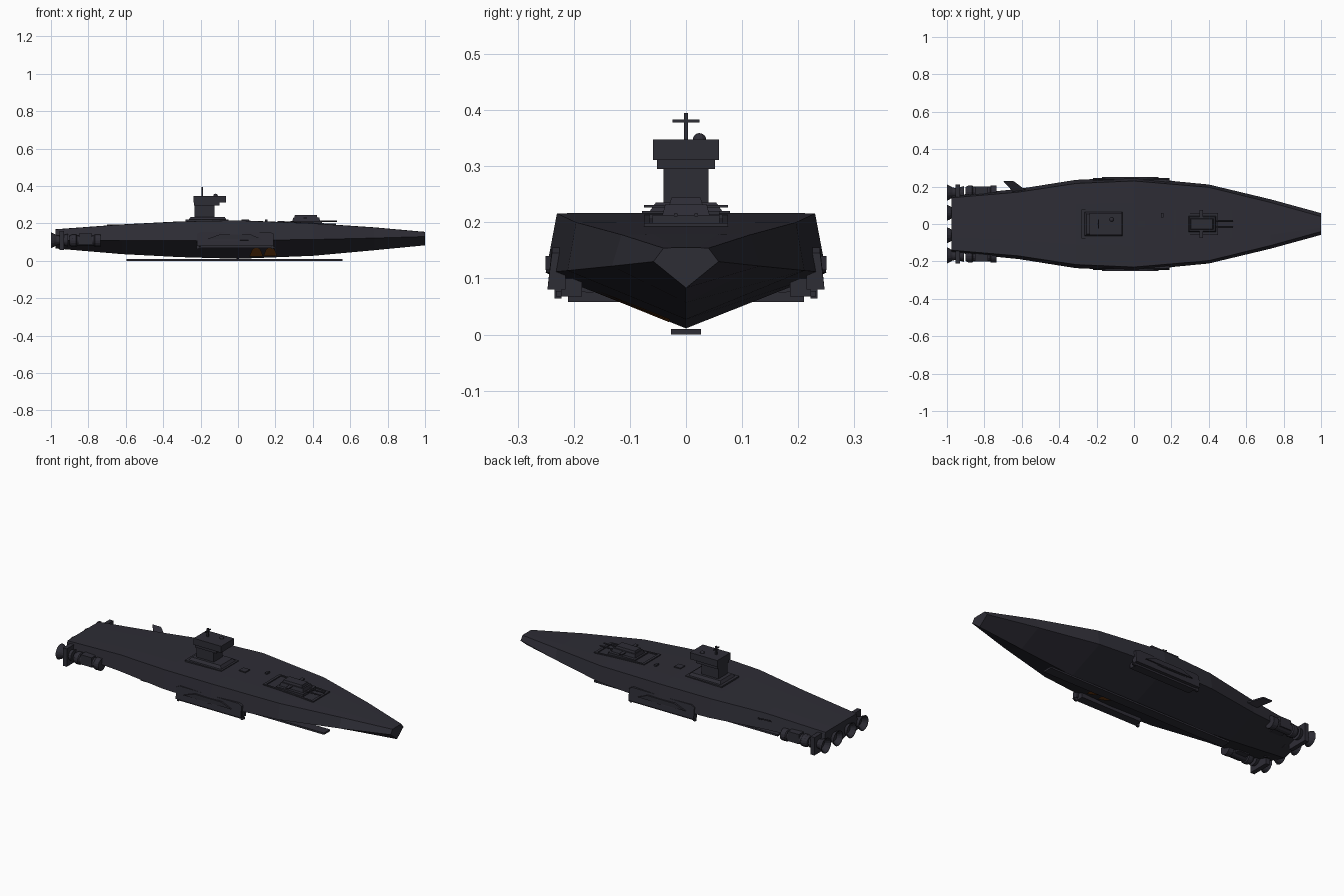
import bpy, bmesh, math
from mathutils import Vector

if "Cube" in bpy.data.objects:
    bpy.data.objects.remove(bpy.data.objects["Cube"])


def material(name, rgb):
    m = bpy.data.materials.new(name)
    m.diffuse_color = (*rgb, 1)
    m.use_nodes = True
    m.node_tree.nodes["Principled BSDF"].inputs["Base Color"].default_value = m.diffuse_color
    return m


GREY = material("dark grey", (0.027, 0.026, 0.036))
ORANGE = material("burnt orange", (0.20, 0.06, 0.008))


def finish(name, bm, mat=GREY, mirror=False):
    bmesh.ops.recalc_face_normals(bm, faces=bm.faces)
    me = bpy.data.meshes.new(name)
    bm.to_mesh(me)
    bm.free()
    me.materials.append(mat)
    ob = bpy.data.objects.new(name, me)
    bpy.context.collection.objects.link(ob)
    if mirror:
        ob.modifiers.new("mirror", 'MIRROR').use_axis = (False, True, False)
    return ob


def loft(name, rings, mirror=False, cap=True):
    bm = bmesh.new()
    vs = [[bm.verts.new(p) for p in r] for r in rings]
    n = len(rings[0])
    for a, b in zip(vs, vs[1:]):
        for i in range(n):
            j = (i + 1) % n
            bm.faces.new((a[i], a[j], b[j], b[i]))
    if cap:
        bm.faces.new(vs[0])
        bm.faces.new(vs[-1])
    return finish(name, bm, GREY, mirror)


def rect(x0, x1, y0, y1, z):
    return [(x0, y0, z), (x1, y0, z), (x1, y1, z), (x0, y1, z)]


def box(name, x, y, z, mirror=False, taper=0.0):
    t = taper
    return loft(name, [rect(x[0], x[1], y[0], y[1], z[0]),
                       rect(x[0] + t, x[1] - t, y[0] + t, y[1] - t, z[1])], mirror)


def turned(name, profile, y, z, sides=16, mirror=True, cap=True):
    # profile of (x, radius) turned about an axis along x
    rings = [[(x, y + r * math.cos(2 * math.pi * i / sides),
               z + r * math.sin(2 * math.pi * i / sides)) for i in range(sides)]
             for x, r in profile]
    return loft(name, rings, mirror, cap)


# Hull: x, chine half-width, deck half-width, deck z, chine z, keel z
SECTIONS = [(-0.975, 0.152, 0.140, 0.168, 0.110, 0.066),
            (-0.62, 0.187, 0.170, 0.194, 0.110, 0.036),
            (-0.31, 0.236, 0.217, 0.210, 0.110, 0.020),
            (0.0, 0.250, 0.230, 0.216, 0.110, 0.011),
            (0.40, 0.211, 0.196, 0.200, 0.114, 0.027),
            (0.73, 0.132, 0.115, 0.178, 0.122, 0.057),
            (1.0, 0.058, 0.040, 0.154, 0.130, 0.083)]
loft("hull", [[(x, -c, zc), (x, -d, zd), (x, -d / 2, zd + .001), (x, d / 2, zd + .001),
               (x, d, zd), (x, c, zc), (x, 0, zk)] for x, c, d, zd, zc, zk in SECTIONS])


def section(x):
    for a, b in zip(SECTIONS, SECTIONS[1:]):
        if a[0] <= x <= b[0]:
            t = (x - a[0]) / (b[0] - a[0])
            return [p + (q - p) * t for p, q in zip(a, b)]


# Keel skid
box("keel_skid", (-0.595, 0.56), (-0.027, 0.027), (0.0, 0.010))

# Orange marking on one lower side of the hull: two peaks
bm = bmesh.new()
for x0, x1 in ((0.06, 0.135), (0.135, 0.21)):
    pts = [(x0, 0.12), (x1, 0.12), (x1 - .015, 0.5), ((x0 + x1) / 2, 0.68), (x0 + .015, 0.5)]
    tri = []
    for x, t in pts:
        _, c, d, zd, zc, zk = section(x)
        tri.append(bm.verts.new((x, -c * t - .001, zk + (zc - zk) * t - .003)))
    bm.faces.new(tri)
finish("orange_marking", bm, ORANGE)

# Bridge tower
box("tower_base", (-0.28, -0.05), (-0.078, 0.078), (0.205, 0.220))
box("tower_plinth", (-0.265, -0.06), (-0.066, 0.066), (0.218, 0.235), taper=0.012)
box("tower_stem", (-0.232, -0.125), (-0.04, 0.04), (0.23, 0.297))
box("tower_neck", (-0.235, -0.10), (-0.052, 0.052), (0.295, 0.312))
box("bridge", (-0.238, -0.065), (-0.059, 0.059), (0.311, 0.348))
box("mast", (-0.194, -0.186), (-0.004, 0.004), (0.345, 0.395))
box("mast_crossbar", (-0.193, -0.187), (-0.024, 0.024), (0.378, 0.383))
bm = bmesh.new()
bmesh.ops.create_uvsphere(bm, u_segments=12, v_segments=8, radius=0.012)
bmesh.ops.translate(bm, verts=bm.verts, vec=(-0.12, 0.024, 0.347))
finish("sensor_dome", bm)

# Forward turret on a framed deck plate
for nm, x, y in (("frame_rear", (0.21, 0.225), (-0.075, 0.075)),
                 ("frame_front", (0.51, 0.525), (-0.075, 0.075))):
    zd = section(x[0])[3]
    box("turret_" + nm, x, y, (zd - .01, zd + .006))
loft("turret_frame_side", [[(x, y, section(x)[3] + dz) for y, dz in
                            ((.065, -.008), (.075, -.008), (.075, .006), (.065, .006))]
                           for x in (0.21, 0.525)], mirror=True)
box("turret_base", (0.28, 0.45), (-0.06, 0.06), (0.195, 0.213))
box("turret_body", (0.29, 0.44), (-0.043, 0.043), (0.21, 0.232), taper=0.006)
box("turret_roof", (0.30, 0.425), (-0.03, 0.03), (0.23, 0.244), taper=0.004)
box("turret_arm", (0.35, 0.37), (0.03, 0.075), (0.226, 0.231), mirror=True)
turned("turret_barrel", [(0.43, 0.004), (0.53, 0.004)], 0.018, 0.213, 8)

# Deck hatches
box("deck_hatch", (0.02, 0.06), (-0.02, 0.02), (0.21, 0.221))
box("deck_vent", (0.145, 0.158), (0.035, 0.06), (0.205, 0.220))

# Side armour and docking rails
loft("side_armour", [[(-0.22, y, .08), (0.19, y, .08), (0.19, y - t, .145), (0.17, y - t, .155),
                      (-0.20, y - t, .155), (-0.22, y - t, .145)]
                     for y, t in ((0.215, 0.0), (0.247, 0.008))], mirror=True)
loft("side_armour_ridge", [[(-0.17, y, .115), (0.13, y, .115), (0.07, y, .14), (-0.10, y, .14)]
                           for y in (0.23, 0.25)], mirror=True)
box("rail_beam", (-0.20, 0.18), (0.185, 0.225), (0.068, 0.10), mirror=True)
box("rail_bar", (-0.22, 0.20), (0.222, 0.232), (0.068, 0.078), mirror=True)
for nm, x in (("rear", -0.215), ("front", 0.185)):
    box("rail_bracket_" + nm, (x - .006, x + .006), (0.222, 0.234), (0.064, 0.115), mirror=True)

# Stern plates, engine nozzles and side thrusters
box("stern_plate", (-0.955, -0.93), (0.09, 0.21), (0.058, 0.160), mirror=True)
for nm, y in (("inner", 0.06), ("outer", 0.168)):
    turned("nozzle_" + nm, [(-0.91, 0.034), (-0.95, 0.024), (-0.97, 0.027), (-0.985, 0.036),
                            (-1.0, 0.043), (-0.998, 0.038), (-0.972, 0.02)], y, 0.11)
turned("side_thruster", [(-0.90, 0.026), (-0.885, 0.034), (-0.865, 0.034), (-0.86, 0.028),
                         (-0.77, 0.028), (-0.765, 0.034), (-0.735, 0.034)], 0.172, 0.108)
box("thruster_mount", (-0.85, -0.78), (0.12, 0.2), (0.09, 0.145), mirror=True)

# Single angled fin on the far side
loft("side_fin", [[(-0.64, 0.165, z), (-0.57, 0.175, z), (-0.645, 0.23, z + .035),
                   (-0.70, 0.23, z + .035)] for z in (0.150, 0.158)])
